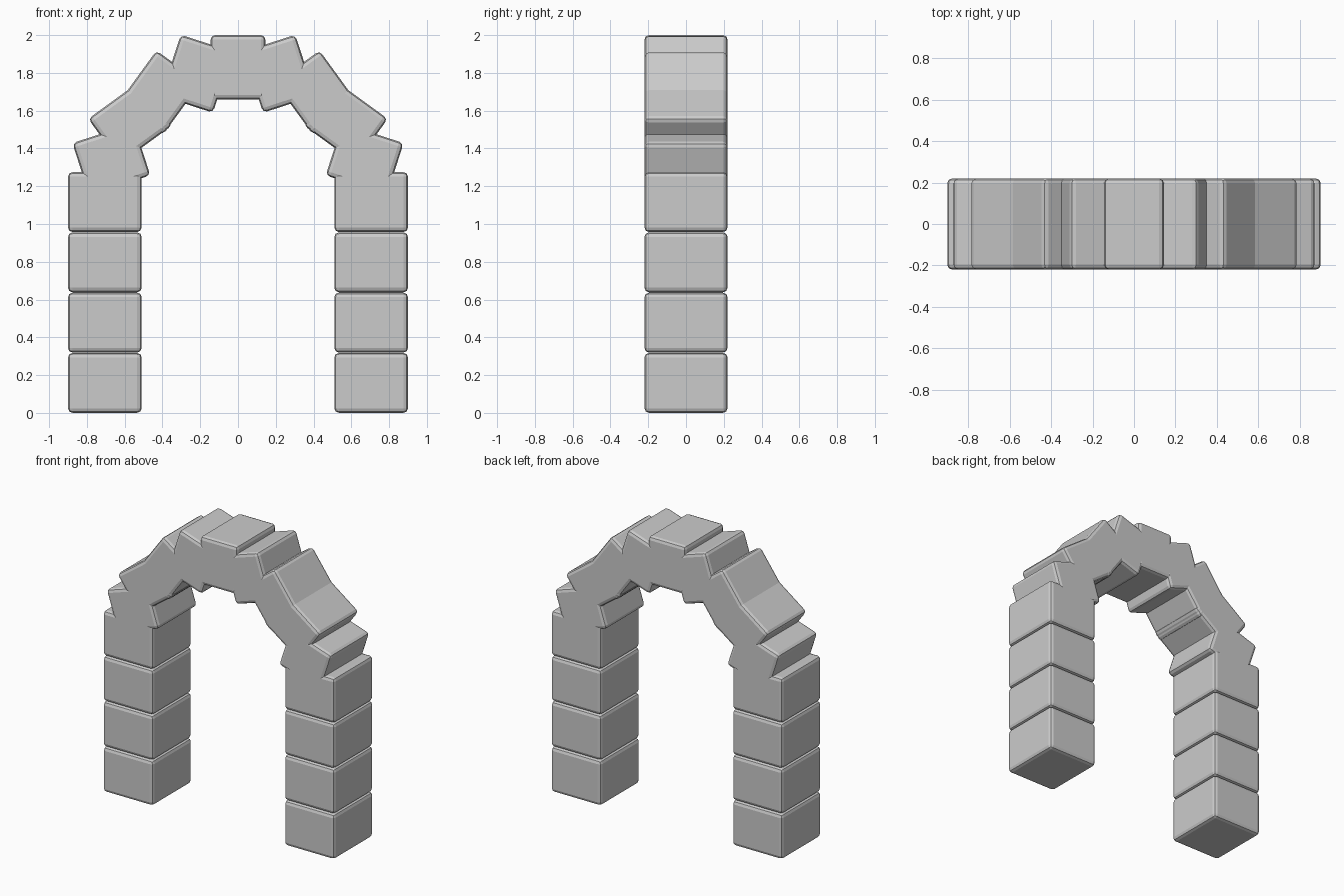
import bpy
from math import sin, cos, radians

if "Cube" in bpy.data.objects:
    bpy.data.objects.remove(bpy.data.objects["Cube"])

DEPTH = 0.44      # front-to-back thickness of every stone
RADIUS = 0.705    # centre line of the arch and the pillars
SPRING = 1.125    # height of the arch centre


def stone(name, x, z, width, height, tilt=0.0):
    """Rounded block, tilted counter-clockwise as seen from the front."""
    bpy.ops.mesh.primitive_cube_add(size=1, location=(x, 0, z))
    ob = bpy.context.object
    ob.name = name
    ob.scale = (width, DEPTH, height)
    bpy.ops.object.transform_apply(location=False, rotation=False, scale=True)
    ob.rotation_euler = (0, -tilt, 0)
    bevel = ob.modifiers.new("rounded_edges", 'BEVEL')
    bevel.width = 0.024
    bevel.segments = 2
    return ob


# Pillars: four stacked stones on each side
for side, label in ((-1, "left"), (1, "right")):
    for i in range(4):
        stone(f"{label}_pillar_stone_{i + 1}", side * RADIUS,
              0.159 + i * 0.319, 0.39, 0.317)

# Arch: nine stones spaced along a half circle, each tilted against the curve
for i in range(-4, 5):
    a = radians(18 * i)
    name = "keystone" if i == 0 else f"arch_stone_{i + 5}"
    stone(name, RADIUS * sin(a), SPRING + RADIUS * cos(a), 0.29, 0.34, a)
